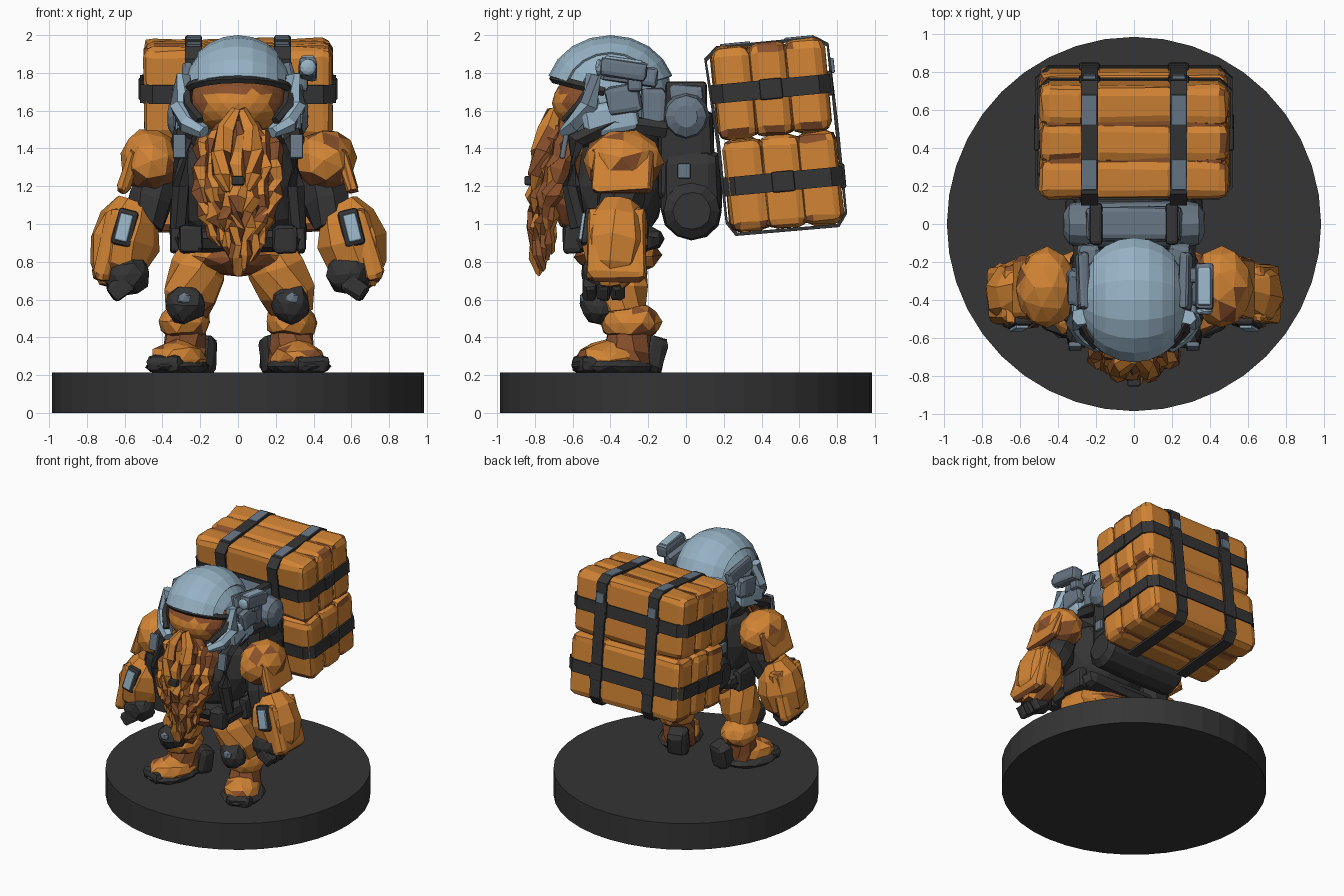
import bpy, bmesh, math, random
from mathutils import Vector, Matrix, Euler

if "Cube" in bpy.data.objects:
    bpy.data.objects.remove(bpy.data.objects["Cube"])

random.seed(4)
COLOURS = {"orange": (0.64, 0.23, 0.035), "brown": (0.25, 0.08, 0.025), "charcoal": (0.035, 0.035, 0.036),
           "light_blue_grey": (0.31, 0.45, 0.56), "steel_grey": (0.14, 0.185, 0.235)}
MATS = {}
for n, c in COLOURS.items():
    MATS[n] = bpy.data.materials.new(n)
    MATS[n].diffuse_color = (*c, 1)


def finish(bm, name, mat, jitter=0.0, paint=None):
    """Roughen, colour and link; paint = (second material, rule on face)."""
    for v in bm.verts:
        v.co += Vector([random.uniform(-jitter, jitter) for _ in range(3)])
    bmesh.ops.recalc_face_normals(bm, faces=bm.faces)
    bm.normal_update()
    if mat == "orange" and paint is None:   # worn undersides and a few small scuffs
        paint = ("brown", lambda f: f.normal.z < -0.5 or (f.calc_area() < 0.006 and random.random() < 0.09))
    if paint:
        for f in bm.faces:
            f.material_index = int(paint[1](f))
    me = bpy.data.meshes.new(name)
    bm.to_mesh(me)
    bm.free()
    me.materials.append(MATS[mat])
    if paint:
        me.materials.append(MATS[paint[0]])
    ob = bpy.data.objects.new(name, me)
    bpy.context.collection.objects.link(ob)
    return ob


def place(loc, rot=(0, 0, 0), scale=(1, 1, 1)):
    return Matrix.LocRotScale(Vector(loc), Euler([math.radians(a) for a in rot]), Vector(scale))


def blob(name, loc, radii, mat, rot=(0, 0, 0), sub=2, jitter=0.01, paint=None):
    bm = bmesh.new()
    bmesh.ops.create_icosphere(bm, subdivisions=sub, radius=1, matrix=place(loc, rot, radii))
    return finish(bm, name, mat, jitter, paint)


def box(name, loc, size, mat, rot=(0, 0, 0), bevel=0.02, jitter=0.0, parent=Matrix(), paint=None):
    bm = bmesh.new()
    bmesh.ops.create_cube(bm, size=1, matrix=Matrix.Diagonal((*size, 1)))
    if bevel:
        bmesh.ops.bevel(bm, geom=bm.edges[:], offset=bevel, segments=2, profile=0.5, affect='EDGES')
    bm.transform(parent @ place(loc, rot))
    return finish(bm, name, mat, jitter, paint)


def limb(name, pts, mat, n=8, jitter=0.01, paint=None):
    """Faceted tube through (x, y, z, radius) points."""
    bm = bmesh.new()
    P = [Vector(p[:3]) for p in pts]
    rings = []
    for i, p in enumerate(P):
        q = (P[min(i + 1, len(P) - 1)] - P[max(i - 1, 0)]).to_track_quat('Z', 'Y')
        rings.append([bm.verts.new(p + q @ Vector((math.cos(a), math.sin(a), 0)) * pts[i][3])
                      for a in [2 * math.pi * k / n for k in range(n)]])
    for a, b in zip(rings, rings[1:]):
        for k in range(n):
            bm.faces.new((a[k], a[(k + 1) % n], b[(k + 1) % n], b[k]))
    bm.faces.new(rings[0])
    bm.faces.new(rings[-1])
    return finish(bm, name, mat, jitter, paint)


def ring(name, pts, width, thick, mtx, mat):
    """Closed flat strap around a 2D outline."""
    bm = bmesh.new()
    c = sum((Vector(p) for p in pts), Vector((0, 0))) / len(pts)
    loops = []
    for p in pts:
        o = Vector(p) + (Vector(p) - c).normalized() * thick
        loops.append([bm.verts.new((*q, z)) for q, z in
                      ((p, -width / 2), (o, -width / 2), (o, width / 2), (p, width / 2))])
    for a, b in zip(loops, loops[1:] + loops[:1]):
        for k in range(4):
            bm.faces.new((a[k], a[(k + 1) % 4], b[(k + 1) % 4], b[k]))
    bm.transform(mtx)
    return finish(bm, name, mat)


def shell(name, loc, radii, keep, thick, mat):
    """Part of a faceted sphere (poles at the ears) with thickness."""
    bm = bmesh.new()
    bmesh.ops.create_uvsphere(bm, u_segments=20, v_segments=12, radius=1,
                              matrix=place(loc, (0, 0, 0), radii) @ place((0, 0, 0), (0, 90, 0)))
    gone = [f for f in bm.faces if not keep(f.calc_center_median())]
    bmesh.ops.delete(bm, geom=gone, context='FACES')
    ob = finish(bm, name, mat)
    m = ob.modifiers.new("thickness", 'SOLIDIFY')
    m.thickness = thick
    return ob


# Round base
bm = bmesh.new()
bmesh.ops.create_cone(bm, cap_ends=True, segments=40, radius1=0.985, radius2=0.985, depth=0.215,
                      matrix=place((0, 0, 0.1075)))
finish(bm, "base", "charcoal")

# Torso, hips, belt and collar
blob("torso", (0, -0.36, 1.2), (0.36, 0.25, 0.36), "charcoal")
blob("hips", (0, -0.36, 0.83), (0.3, 0.23, 0.11), "orange",
     paint=("brown", lambda f: abs(f.calc_center_median().x) < 0.13 or f.normal.z < -0.5))
box("belt", (0, -0.37, 0.92), (0.66, 0.5, 0.13), "charcoal", bevel=0.07, jitter=0.008)
blob("collar", (0, -0.34, 1.47), (0.3, 0.24, 0.13), "charcoal")

# Helmet with visor
H = (0, -0.4, 1.69)
shell("helmet_dome", H, (0.29, 0.325, 0.298),
      lambda c: c.z > 1.46 and not (c.y < -0.5 and c.z < 1.77), 0.03, "light_blue_grey")
shell("helmet_crest", H, (0.3, 0.345, 0.31), lambda c: abs(c.x) < 0.2 and c.z > 1.77, 0.035, "light_blue_grey")
blob("visor", (0, -0.44, 1.64), (0.27, 0.27, 0.18), "orange", sub=3, jitter=0.001,
     paint=("brown", lambda f: f.calc_center_median().z > 1.7 or abs(f.calc_center_median().x) > 0.18))
limb("visor_frame", [(0.28 * math.cos(a), -0.43 - 0.27 * math.sin(a), 1.7 + 0.07 * math.sin(a), 0.025)
                     for a in [math.pi * k / 10 for k in range(11)]], "charcoal", 5, 0)
for s in (-1, 1):
    limb("visor_side_frame", [(s * .27, -.5, 1.72, .03), (s * .265, -.56, 1.63, .03), (s * .2, -.64, 1.545, .025)],
         "charcoal", 5, 0.003)
    limb("jaw_guard", [(s * .285, -.49, 1.79, .045), (s * .305, -.51, 1.63, .055), (s * .265, -.58, 1.53, .055),
                       (s * .18, -.645, 1.485, .035)], "light_blue_grey", 6, 0.005,
         ("steel_grey", lambda f: abs(f.normal.x) > 0.8))
    box("cheek_plate", (s * .28, -.4, 1.56), (.1, .3, .17), "light_blue_grey", (12, 0, 0), 0.03, 0.006)
    box("ear_pod", (s * .315, -.33, 1.66), (.07, .18, .15), "steel_grey", (10, 0, 0), 0.025, 0.006)
    box("ear_upper_plate", (s * .27, -.3, 1.79), (.06, .3, .1), "steel_grey", (-8, s * -12, 0), 0.02, 0.005)
    box("rear_vent", (s * .24, -.17, 1.62), (.12, .13, .2), "steel_grey", (0, 0, 0), 0.03, 0.006)
box("lamp_body", (.37, -.33, 1.82), (.1, .25, .1), "steel_grey", (-8, 0, 0), 0.025, 0.004)
box("lamp_top", (.37, -.33, 1.865), (.07, .2, .03), "light_blue_grey", (-8, 0, 0), 0.01)
blob("lamp_lens", (.37, -.46, 1.83), (.045, .02, .045), "light_blue_grey", jitter=0)
box("lamp_bracket", (.32, -.27, 1.75), (.1, .08, .1), "steel_grey")

# Braided beard: core mass, long locks (outer ones darker) and moustache
blob("beard_core", (0, -0.62, 1.28), (0.2, 0.11, 0.34), "brown", jitter=0.015)
for i in range(7):
    u = (i - 3) / 3
    w = 1 - abs(u)
    top, end = 1.46 + 0.08 * w, 0.88 - 0.13 * w + random.uniform(-.04, .03)
    pts = []
    for k in range(11):
        t = k / 10
        pts.append((u * (0.165 + 0.06 * math.sin(3 * t) - 0.08 * t) + random.uniform(-.01, .01),
                    -0.585 - 0.12 * w - 0.1 * math.sin(math.pi * min(1, t * .75)) - 0.06 * t * abs(u),
                    top + (end - top) * t, (0.07 if k % 2 else 0.045) * (1 - 0.6 * t * t)))
    limb("beard_lock", pts, "orange", 6, 0.012,
         ("brown", lambda f: abs(f.normal.x) > 0.7 or random.random() < 0.15 + 0.3 * abs(u)))
for s in (-1, 1):
    limb("moustache", [(s * .01, -.7, 1.6, .035), (s * .06, -.73, 1.5, .055), (s * .085, -.765, 1.38, .055),
                       (s * .085, -.79, 1.26, .045), (s * .06, -.8, 1.17, .015)], "orange", 6, 0.01,
         ("brown", lambda f: abs(f.normal.x) > 0.8))
box("beard_clasp", (0, -.83, 1.23), (.07, .05, .05), "charcoal", bevel=0.01)

# Arms, hands, legs and boots, one per side
for s in (-1, 1):
    blob("shoulder_pad", (s * .46, -.335, 1.33), (.165, .215, .175), "orange", (0, s * 20, 0), jitter=0.006)
    box("shoulder_flap", (s * .575, -.335, 1.28), (.06, .32, .24), "orange", (0, s * -18, 0), 0.025, 0.01)
    limb("upper_arm", [(s * .4, -.33, 1.3, .1), (s * .46, -.34, 1.13, .13), (s * .5, -.36, 1.0, .11)], "charcoal")
    limb("forearm", [(s * .54, -.35, 1.1, .1), (s * .575, -.36, 1.02, .16), (s * .605, -.37, .9, .185),
                     (s * .635, -.38, .77, .155), (s * .66, -.39, .66, .07)], "orange", 9, 0.012)
    box("forearm_shell", (s * .68, -.37, .89), (.1, .31, .4), "orange", (0, s * -14, 0), 0.04, 0.01)
    blob("hand", (s * .585, -.44, .735), (.125, .12, .11), "charcoal", jitter=0.012)
    for k in range(3):
        box("finger", (s * .62, -.51 + k * .075, .665), (.13, .07, .1), "charcoal", (0, s * 35, 0), 0.02, 0.005)
    box("wrist_mount", (s * .6, -.52, .98), (.11, .05, .2), "charcoal", (-8, s * -14, 0), 0.02)
    box("wrist_display", (s * .605, -.545, .98), (.07, .03, .15), "light_blue_grey", (-8, s * -14, 0), 0.01)
    # shoulder strap from the chest over to the pack
    limb("shoulder_strap", [(s * .31, -.57, .98, .045), (s * .305, -.61, 1.2, .05), (s * .3, -.59, 1.44, .055),
                            (s * .28, -.38, 1.54, .05), (s * .27, -.1, 1.5, .05)], "charcoal", 6, 0.004)
    box("strap_plate", (s * .31, -.645, 1.41), (.07, .03, .13), "steel_grey", (-10, 0, 0), 0.01)
    box("belt_pouch", (s * .25, -.6, .92), (.13, .1, .15), "charcoal", bevel=0.025, jitter=0.006)
    box("hip_pouch", (s * .32, -.3, .93), (.08, .2, .17), "charcoal", bevel=0.025, jitter=0.006)
    limb("thigh", [(s * .16, -.35, .88, .13), (s * .21, -.36, .76, .155), (s * .255, -.35, .63, .15),
                   (s * .28, -.33, .53, .11)], "orange", 9, 0.012)
    blob("trouser_cuff", (s * .285, -.29, .48), (.14, .165, .105), "orange")
    blob("knee_pad", (s * .28, -.46, .575), (.105, .095, .105), "charcoal")
    blob("knee_plate", (s * .285, -.545, .605), (.04, .02, .035), "steel_grey", sub=1, jitter=0)
    limb("ankle", [(s * .28, -.29, .45, .11), (s * .28, -.31, .34, .125), (s * .29, -.32, .25, .13)], "brown")
    blob("boot", (s * .315, -.4, .285), (.14, .19, .1), "orange", (0, 0, s * 20))
    blob("boot_sole", (s * .32, -.39, .245), (.165, .225, .055), "charcoal", (0, 0, s * 20), jitter=0.004)
    box("toe_cap", (s * .385, -.53, .26), (.19, .11, .09), "charcoal", (0, 0, s * 20), 0.035, 0.006)
    box("heel_guard", (s * .2, -.19, .31), (.16, .14, .2), "charcoal", (-12, 0, s * 20), 0.04, 0.008)

# Back frame: dark pack, bottom roll, steel tank
box("back_pack", (0, .0, 1.36), (.6, .3, .5), "charcoal", bevel=0.06, jitter=0.01)
limb("bottom_roll", [(x, .03, 1.07, r) for x, r in ((-.36, .1), (-.32, .15), (0, .16), (.32, .15), (.36, .1))],
     "charcoal", 12, 0.004)
box("lower_pouch", (0, .03, 1.2), (.64, .31, .38), "charcoal", bevel=0.07, jitter=0.008)
limb("tank", [(x, 0, 1.57, r) for x, r in ((-.37, .06), (-.34, .11), (-.24, .125), (.24, .125), (.34, .11), (.37, .06))],
     "steel_grey", 12, 0.003)
box("tank_cover", (0, .0, 1.69), (.5, .18, .1), "steel_grey", bevel=0.03, jitter=0.008)
for s in (-1, 1):
    box("tank_clamp", (s * .2, .0, 1.68), (.07, .22, .15), "charcoal")
    box("pack_side_tab", (s * .33, -.01, 1.28), (.03, .07, .08), "steel_grey", bevel=0.01)

# Two strapped cargo bags, tilted, each made of padded sections
outline = [(-.505, -.25), (-.44, -.31), (.44, -.31), (.505, -.25), (.505, .25), (.44, .31), (-.44, .31), (-.505, .25)]
for y, z, tag in ((.45, 1.715, "upper"), (.515, 1.225, "lower")):
    M = place((0, y, z), (5.5, 0, 0))
    box(tag + "_bag_core", (0, 0, 0), (.94, .56, .46), "brown", parent=M, bevel=0.03)
    for cx, wx in ((-.365, .265), (0, .46), (.365, .265)):
        for cy in (-.195, 0, .195):
            box(tag + "_bag_section", (cx, cy, 0), (wx, .21, .49), "orange", bevel=0.05, jitter=0.007, parent=M,
                paint=("brown", lambda f: f.calc_area() < 0.008 and random.random() < 0.2))
    ring(tag + "_bag_belt", outline, .1, .014, M, "charcoal")
    for s in (-1, 1):
        box(tag + "_side_buckle", (s * .512, 0, 0), (.03, .12, .11), "charcoal", parent=M, bevel=0.01)
        box(tag + "_rear_buckle", (s * .235, .315, 0), (.11, .03, .13), "charcoal", parent=M, bevel=0.01)

# Straps looping vertically around both bags
loop = [(.11, 1.86), (.17, 1.925), (.68, 1.975), (.745, 1.94), (.79, 1.5), (.84, 1.07), (.80, 1.0),
        (.27, .955), (.22, 1.02), (.18, 1.43)]
for s in (-1, 1):
    yz = Matrix(((0, 0, 1, s * .235), (1, 0, 0, 0), (0, 1, 0, 0), (0, 0, 0, 1)))
    ring("long_strap", loop, .09, .02, yz, "charcoal")
    for y, z in ((.26, 1.95), (.6, 1.983)):
        box("strap_buckle", (s * .235, y, z), (.08, .16, .02), "steel_grey", (5.5, 0, 0), 0.006)
    box("rear_strap_plate", (s * .235, .775, 1.84), (.07, .02, .08), "steel_grey", (5.5, 0, 0), 0.005)

for m in bpy.data.materials:
    if m.users and not m.is_grease_pencil:
        m.use_nodes = True
        m.node_tree.nodes["Principled BSDF"].inputs["Base Color"].default_value = m.diffuse_color
